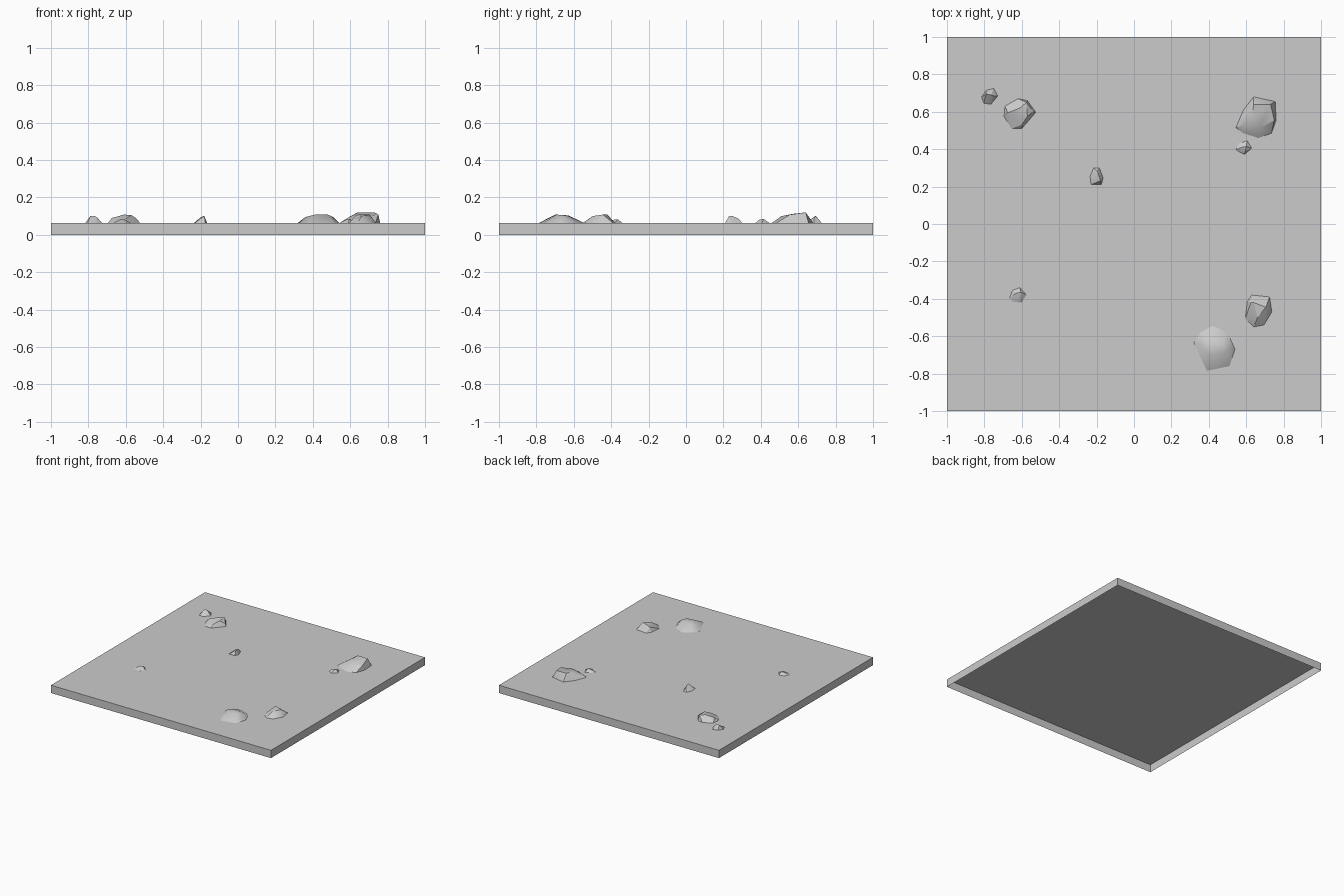
import bpy, bmesh, math

if "Cube" in bpy.data.objects:
    bpy.data.objects.remove(bpy.data.objects["Cube"])

TOP = 0.064  # height of the slab surface

stone = bpy.data.materials.new("stone_grey")
stone.diffuse_color = (0.6, 0.6, 0.6, 1)
stone.use_nodes = True
stone.node_tree.nodes["Principled BSDF"].inputs["Base Color"].default_value = stone.diffuse_color


def add_object(name, bm, smooth_angle=None):
    mesh = bpy.data.meshes.new(name)
    bm.to_mesh(mesh)
    bm.free()
    mesh.materials.append(stone)
    obj = bpy.data.objects.new(name, mesh)
    bpy.context.collection.objects.link(obj)
    if smooth_angle:
        bpy.ops.object.select_all(action='DESELECT')
        obj.select_set(True)
        bpy.context.view_layer.objects.active = obj
        bpy.ops.object.shade_smooth_by_angle(angle=math.radians(smooth_angle))


def rock(name, outline, crown, smooth_angle=25):
    """Chipped stone: hull of a ground outline and crown points, open below."""
    bm = bmesh.new()
    for x, y in outline:
        bm.verts.new((x, y, TOP))
    for p in crown:
        bm.verts.new(p)
    bmesh.ops.convex_hull(bm, input=bm.verts[:])
    bmesh.ops.delete(bm, geom=[v for v in bm.verts if not v.link_faces], context='VERTS')
    bmesh.ops.recalc_face_normals(bm, faces=bm.faces[:])
    under = [f for f in bm.faces if all(v.co.z < TOP + 1e-4 for v in f.verts)]
    bmesh.ops.delete(bm, geom=under, context='FACES')
    # merge nearly flat triangles into larger facets
    bmesh.ops.dissolve_limit(bm, angle_limit=math.radians(6),
                             verts=bm.verts[:], edges=bm.edges[:])
    add_object(name, bm, smooth_angle)


# Ground slab: thin walls and a top, open underneath
bm = bmesh.new()
bmesh.ops.create_cube(bm, size=1)
for v in bm.verts:
    v.co = (v.co.x * 2, v.co.y * 2, (v.co.z + 0.5) * TOP)
bmesh.ops.delete(bm, geom=[f for f in bm.faces if f.normal.z < -0.5], context='FACES')
add_object("ground_slab", bm)

# Large rocks
rock("large_rock_back_right",
     [(.64, .68), (.755, .655), (.76, .555), (.735, .485), (.665, .46),
      (.585, .485), (.545, .515), (.585, .61)],
     [(.63, .57, .112), (.64, .64, .12), (.73, .64, .12), (.75, .555, .108),
      (.67, .51, .1), (.585, .53, .09)])
rock("large_rock_front",
     [(.42, -.545), (.5, -.58), (.54, -.67), (.51, -.76), (.39, -.785),
      (.32, -.635), (.355, -.58)],
     [(.41, -.7, .108), (.48, -.69, .108), (.47, -.64, .104), (.4, -.63, .104),
      (.36, -.65, .095), (.51, -.66, .095)], 60)

# Medium rocks
rock("medium_rock_back_left",
     [(-.62, .67), (-.57, .66), (-.525, .597), (-.6, .51), (-.655, .51),
      (-.695, .575), (-.69, .63)],
     [(-.61, .62, .108), (-.575, .65, .105), (-.57, .575, .106),
      (-.675, .595, .09), (-.6, .53, .085), (-.54, .6, .085)])
rock("medium_rock_front_right",
     [(.63, -.38), (.725, -.39), (.737, -.47), (.695, -.54), (.64, -.55),
      (.595, -.505), (.605, -.415)],
     [(.625, -.42, .1), (.64, -.42, .108), (.705, -.445, .108),
      (.66, -.5, .1), (.72, -.47, .085), (.63, -.505, .085)])

# Pebbles
rock("pebble_back_left",
     [(-.79, .715), (-.75, .725), (-.728, .685), (-.765, .64), (-.803, .645),
      (-.815, .68)],
     [(-.79, .695, .1), (-.765, .69, .1), (-.75, .685, .09)])
rock("pebble_middle",
     [(-.215, .3), (-.185, .3), (-.165, .245), (-.175, .21), (-.23, .21),
      (-.235, .255)],
     [(-.185, .25, .1), (-.2, .24, .094), (-.18, .23, .1), (-.195, .28, .087)])
rock("pebble_right",
     [(.56, .43), (.605, .445), (.63, .405), (.59, .372), (.545, .395)],
     [(.575, .41, .08), (.6, .415, .085), (.595, .39, .08)])
rock("pebble_front_left",
     [(-.65, -.355), (-.61, -.34), (-.575, -.38), (-.605, -.42), (-.65, -.415),
      (-.665, -.395)],
     [(-.63, -.37, .083), (-.605, -.365, .083), (-.61, -.39, .08)])
